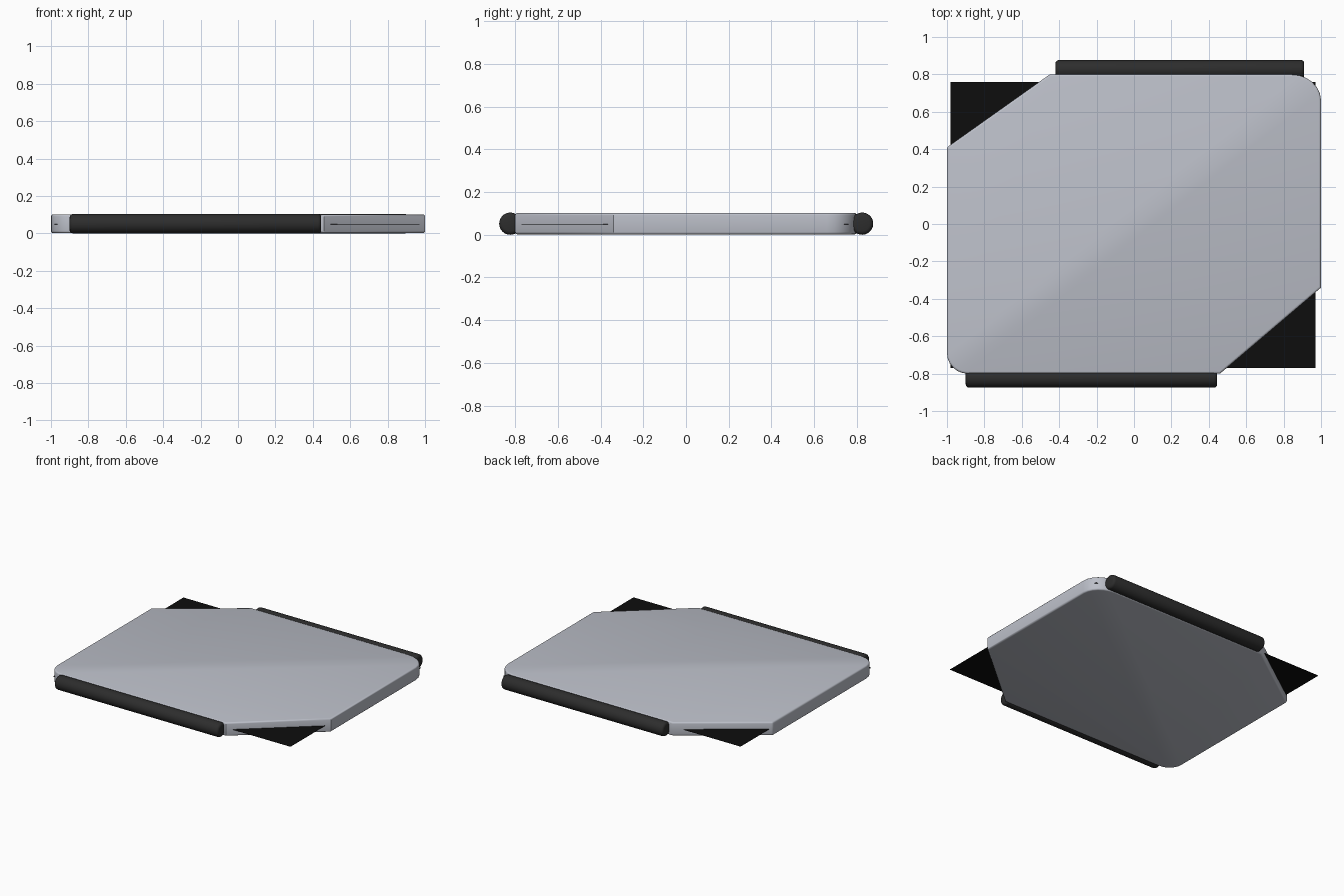
import bpy, bmesh, math
from mathutils import Matrix

if "Cube" in bpy.data.objects:
    bpy.data.objects.remove(bpy.data.objects["Cube"])


def material(name, rgb):
    m = bpy.data.materials.new(name)
    m.diffuse_color = (*rgb, 1)
    m.use_nodes = True
    m.node_tree.nodes["Principled BSDF"].inputs["Base Color"].default_value = m.diffuse_color
    return m


SILVER = material("silver grey", (0.50, 0.52, 0.58))
RUBBER = material("dark rubber", (0.026, 0.026, 0.026))
BLACK = material("black", (0.004, 0.004, 0.004))


def finish(name, bm, mat, bevel=0.0, segments=3):
    bmesh.ops.recalc_face_normals(bm, faces=bm.faces)
    me = bpy.data.meshes.new(name)
    bm.to_mesh(me)
    bm.free()
    me.materials.append(mat)
    ob = bpy.data.objects.new(name, me)
    bpy.context.collection.objects.link(ob)
    bpy.context.view_layer.objects.active = ob
    ob.select_set(True)
    if bevel:
        mod = ob.modifiers.new("soft edges", 'BEVEL')
        mod.width = bevel
        mod.segments = segments
        mod.limit_method = 'ANGLE'
        mod.angle_limit = math.radians(50)
        bpy.ops.object.modifier_apply(modifier=mod.name)
    bpy.ops.object.shade_smooth_by_angle(angle=math.radians(35))
    ob.select_set(False)
    return ob


def arc(cx, cy, rx, ry, start, steps=6):
    return [(cx + rx * math.cos(math.radians(start + 90 * i / steps)),
             cy + ry * math.sin(math.radians(start + 90 * i / steps)))
            for i in range(steps + 1)]


# main plate: two rounded corners and two large cut corners
outline = [(0.46, -0.80), (1.0, -0.34)]
outline += arc(0.84, 0.66, 0.16, 0.14, 0)
outline += [(-0.45, 0.80), (-1.0, 0.41)]
outline += arc(-0.89, -0.69, 0.11, 0.11, 180)
bm = bmesh.new()
base = bm.faces.new([bm.verts.new((x, y, 0.002)) for x, y in outline])
ext = bmesh.ops.extrude_face_region(bm, geom=[base])
bmesh.ops.translate(bm, vec=(0, 0, 0.1),
                    verts=[v for v in ext['geom'] if isinstance(v, bmesh.types.BMVert)])
finish("plate", bm, SILVER, 0.011)

# thin black sheet whose corners show beyond the cut corners
bm = bmesh.new()
bmesh.ops.create_cube(bm, size=1, matrix=Matrix.Translation((-0.005, -0.005, 0.05))
                      @ Matrix.Diagonal((1.95, 1.53, 0.002, 1)))
finish("black_sheet", bm, BLACK)

# rubber grips along the front and back edges
for name, x0, x1, y in (("front_grip", -0.90, 0.445, -0.823),
                        ("back_grip", -0.42, 0.91, 0.825)):
    bm = bmesh.new()
    bmesh.ops.create_cone(bm, cap_ends=True, segments=32, radius1=0.052, radius2=0.052,
                          depth=x1 - x0,
                          matrix=Matrix.Translation(((x0 + x1) / 2, y, 0.052))
                          @ Matrix.Rotation(math.pi / 2, 4, 'Y'))
    finish(name, bm, RUBBER, 0.018)
